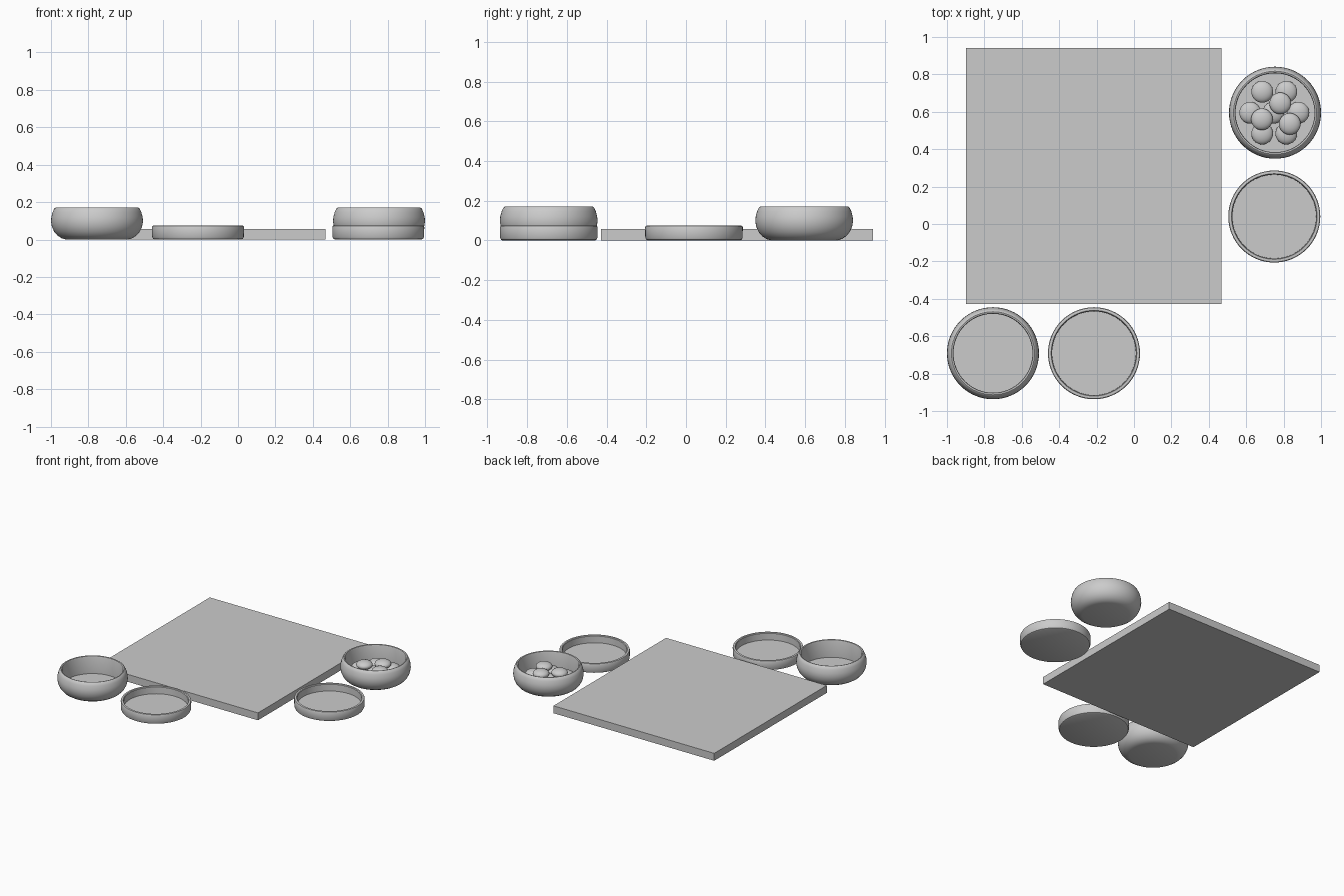
import bpy
import bmesh
import math
from mathutils import Matrix

cube = bpy.data.objects.get("Cube")
if cube:
    bpy.data.objects.remove(cube, do_unlink=True)

# One plain grey for the whole set
grey = bpy.data.materials.new("plain grey")
grey.use_nodes = True
grey.diffuse_color = (0.6, 0.6, 0.6, 1)
grey.node_tree.nodes["Principled BSDF"].inputs["Base Color"].default_value = (0.6, 0.6, 0.6, 1)


def add_object(name, bm, location, smooth=True):
    bmesh.ops.recalc_face_normals(bm, faces=bm.faces)
    mesh = bpy.data.meshes.new(name)
    bm.to_mesh(mesh)
    bm.free()
    mesh.materials.append(grey)
    obj = bpy.data.objects.new(name, mesh)
    bpy.context.collection.objects.link(obj)
    obj.location = location
    if smooth:
        bpy.ops.object.select_all(action="DESELECT")
        obj.select_set(True)
        bpy.context.view_layer.objects.active = obj
        bpy.ops.object.shade_smooth_by_angle(angle=math.radians(32))
    return obj


def lathe(name, profile, location, steps=64):
    """Turn a (radius, height) profile round the z axis."""
    bm = bmesh.new()
    verts = [bm.verts.new((r, 0, z)) for r, z in profile]
    edges = [bm.edges.new(pair) for pair in zip(verts, verts[1:])]
    bmesh.ops.spin(bm, geom=verts + edges, cent=(0, 0, 0), axis=(0, 0, 1),
                   angle=math.tau, steps=steps, use_duplicate=False)
    bmesh.ops.remove_doubles(bm, verts=bm.verts, dist=0.0005)
    return add_object(name, bm, location)


# Square playing board
bm = bmesh.new()
bmesh.ops.create_cube(bm, size=1, matrix=Matrix.Diagonal((1.368, 1.368, 0.057, 1)))
add_object("board", bm, (-0.215, 0.257, 0.0285), smooth=False)

# Round-bellied bowls: outer wall, rim, inner wall, floor
bowl_profile = [
    (0, 0), (0.165, 0), (0.189, 0.007), (0.211, 0.021), (0.229, 0.042),
    (0.241, 0.068), (0.246, 0.096), (0.244, 0.12), (0.237, 0.147), (0.228, 0.166),
    (0.222, 0.17), (0.214, 0.168), (0.211, 0.16), (0.211, 0.035), (0, 0.035)]
bowls = {"left": (0.754, 0.595, 0), "right": (-0.754, -0.691, 0)}
for side, place in bowls.items():
    lathe(side + "_bowl", bowl_profile, place)

# Shallow lids lying upside down
lid_profile = [
    (0, 0), (0.232, 0), (0.240, 0.004), (0.245, 0.014), (0.246, 0.066), (0.243, 0.073),
    (0.237, 0.075), (0.229, 0.074), (0.225, 0.069), (0.224, 0.018), (0, 0.018)]
lathe("left_lid", lid_profile, (0.75, 0.04, 0))
lathe("right_lid", lid_profile, (-0.214, -0.691, 0))

# Stones: a ring of six round one, with three more on top
ring = [(0.129 * math.cos(math.radians(a)), 0.129 * math.sin(math.radians(a)), 0.065)
        for a in range(0, 360, 60)]
pile = [(-0.005, 0, 0.065), (0.032, 0.05, 0.11), (-0.066, -0.035, 0.11), (0.083, -0.06, 0.11)]
cx, cy, _ = bowls["left"]
for i, (x, y, z) in enumerate(ring + pile, 1):
    bm = bmesh.new()
    bmesh.ops.create_uvsphere(bm, u_segments=32, v_segments=16, radius=0.058,
                              matrix=Matrix.Diagonal((1, 1, 0.52, 1)))
    add_object(f"stone_{i}", bm, (cx - 0.004 + x, cy + y, z))
